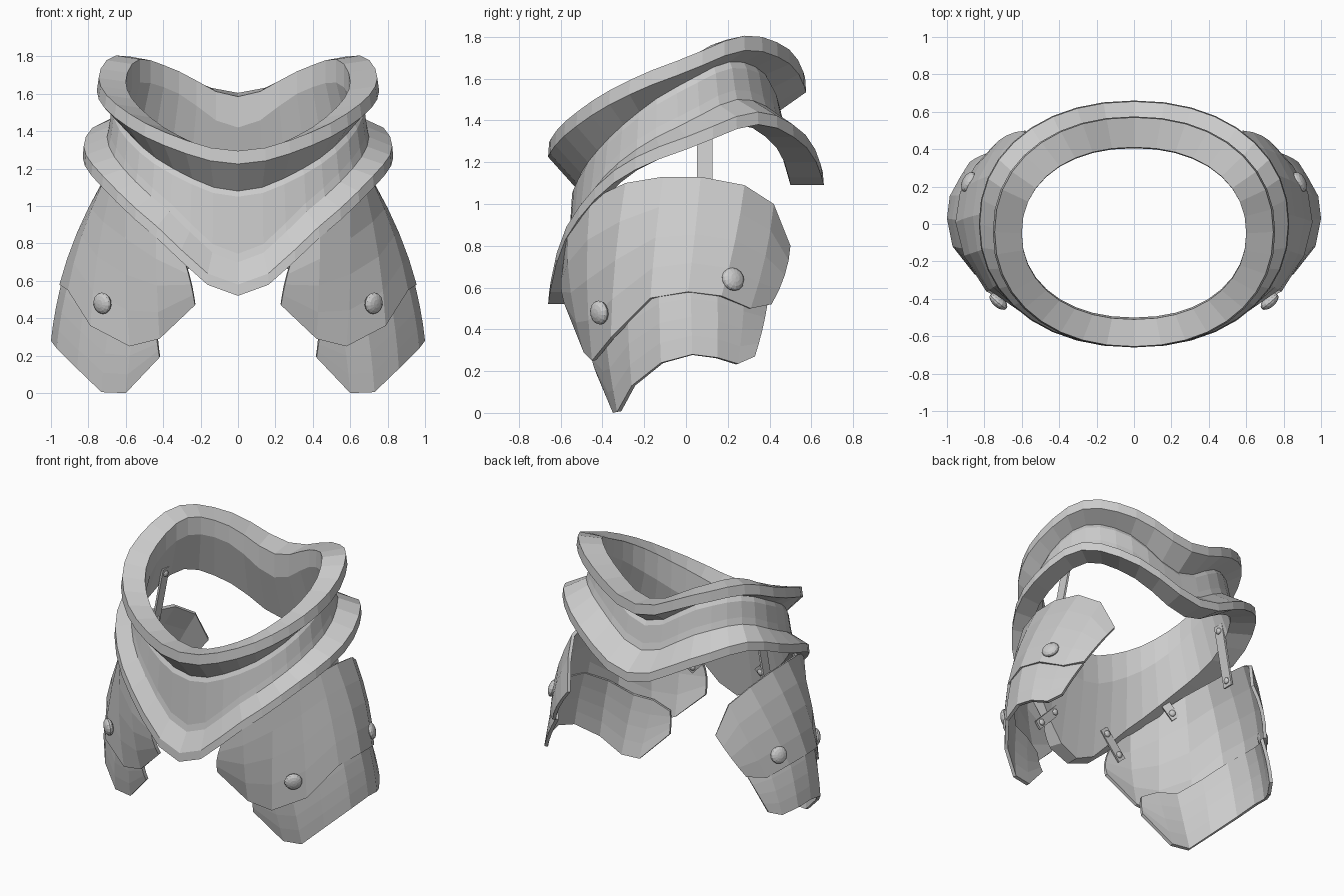
import bpy, bmesh, math
from mathutils import Vector, Matrix

if "Cube" in bpy.data.objects:
    bpy.data.objects.remove(bpy.data.objects["Cube"])

SEG = 36


def make(name, verts, faces):
    me = bpy.data.meshes.new(name)
    me.from_pydata(verts, [], faces)
    ob = bpy.data.objects.new(name, me)
    bpy.context.collection.objects.link(ob)
    return ob


def mirror(ob):
    ob.modifiers.new("mirror", 'MIRROR').use_bisect_axis[0] = False


def curve(vals, f):
    """Smooth value through points spaced evenly from front (0) to back (1)."""
    n = len(vals) - 1
    p = f * n
    i = min(int(p), n - 1)
    s = p - i
    a = vals[abs(i - 1)]
    b, c = vals[i], vals[i + 1]
    d = vals[i + 2] if i + 2 <= n else vals[n - 1]
    return 0.5 * (2*b + (c - a)*s + (2*a - 5*b + 4*c - d)*s*s + (3*b - a - 3*c + d)*s**3)


def spow(v, e):
    return math.copysign(abs(v) ** e, v)


# Waist ring: heights every 30 degrees from front to back
LIP = [1.29, 1.39, 1.54, 1.68, 1.80, 1.735, 1.60]
NECK = [1.08, 1.20, 1.38, 1.56, 1.68, 1.62, 1.44]
WAIST = [0.70, 0.97, 1.20, 1.37, 1.50, 1.43, 1.25]
RIM = [0.52, 0.83, 1.10, 1.26, 1.38, 1.27, 1.09]
# half width, front y, back y, height table, height offset
rings = [
    (0.60, -0.51, 0.41, LIP, -0.015),
    (0.745, -0.655, 0.57, LIP, 0.005),
    (0.755, -0.66, 0.575, LIP, -0.065),
    (0.66, -0.53, 0.44, NECK, 0.0),
    (0.675, -0.545, 0.46, NECK, -0.03),
    (0.69, -0.565, 0.485, WAIST, 0.045),
    (0.70, -0.575, 0.50, WAIST, 0.0),
    (0.825, -0.655, 0.655, RIM, 0.06),
    (0.83, -0.66, 0.66, RIM, 0.0),
    (0.68, -0.57, 0.50, RIM, 0.0),
    (0.60, -0.50, 0.405, NECK, -0.02),
]
verts, faces = [], []
for w, yf, yb, table, dz in rings:
    for k in range(SEG):
        t = 2 * math.pi * k / SEG
        f = min(k, SEG - k) / (SEG / 2)
        x = w * spow(math.sin(t), 0.93)
        y = (yf + yb) / 2 - (yb - yf) / 2 * spow(math.cos(t), 0.93)
        verts.append((x, y, curve(table, f) + dz))
n = len(rings)
for r in range(n):
    for k in range(SEG):
        k2, r2 = (k + 1) % SEG, (r + 1) % n
        faces.append((r*SEG + k, r2*SEG + k, r2*SEG + k2, r*SEG + k2))
make("waist_ring", verts, faces)


# Curved hip plates: columns from front to back, each a top and a bottom point
def plate(name, cols, bulge, rows=4):
    centre = Vector((0.35, -0.02, 0))
    verts, faces = [], []
    for top, bot in cols:
        a, b = Vector(top), Vector(bot)
        out = (a + b) / 2 - centre
        out.z = 0
        out.normalize()
        for j in range(rows + 1):
            s = j / rows
            verts.append(a.lerp(b, s) + out * bulge * 4 * s * (1 - s))
    m = rows + 1
    for c in range(len(cols) - 1):
        for j in range(rows):
            i = c * m + j
            faces.append((i, i + 1, i + m + 1, i + m))
    ob = make(name, verts, faces)
    sol = ob.modifiers.new("thickness", 'SOLIDIFY')
    sol.thickness, sol.offset = 0.022, -1
    mirror(ob)


plate("upper_hip_plate", [
    ((.28, -.59, .69), (.23, -.56, .47)),
    ((.44, -.57, .86), (.42, -.49, .29)),
    ((.60, -.46, 1.02), (.58, -.45, .25)),
    ((.68, -.29, 1.10), (.79, -.36, .36)),
    ((.72, -.11, 1.13), (.91, -.17, .55)),
    ((.725, .07, 1.13), (.955, .01, .58)),
    ((.70, .28, 1.09), (.93, .17, .56)),
    ((.63, .42, 1.00), (.85, .31, .50)),
    ((.58, .50, .80), (.76, .41, .52))], 0.022)

plate("lower_hip_plate", [
    ((.44, -.46, .34), (.42, -.43, .19)),
    ((.55, -.43, .40), (.60, -.35, .00)),
    ((.68, -.39, .42), (.73, -.33, .005)),
    ((.81, -.28, .53), (.86, -.26, .13)),
    ((.90, -.13, .62), (.97, -.12, .24)),
    ((.93, .02, .64), (1.0, .03, .28)),
    ((.905, .15, .62), (.985, .15, .265)),
    ((.84, .28, .57), (.93, .25, .235)),
    ((.75, .39, .52), (.88, .33, .27))], 0.008)


# Domed rivets
def dome(name, pos, normal, radius, height):
    bm = bmesh.new()
    rot = Vector(normal).to_track_quat('Z', 'Y').to_matrix().to_4x4()
    mat = Matrix.Translation(pos) @ rot @ Matrix.Diagonal((radius, radius, height, 1))
    bmesh.ops.create_uvsphere(bm, u_segments=14, v_segments=8, radius=1, matrix=mat)
    me = bpy.data.meshes.new(name)
    bm.to_mesh(me)
    bm.free()
    ob = bpy.data.objects.new(name, me)
    bpy.context.collection.objects.link(ob)
    mirror(ob)


dome("front_rivet", (.725, -.415, .48), (.65, -.75, -.1), 0.058, 0.03)
dome("rear_rivet", (.885, .225, .64), (.85, .45, .3), 0.058, 0.03)


# Hanging straps joining the plates to the ring, with a small stud at each end
def strap(name, top, bottom, outward, width=0.075, thick=0.014):
    a, b = Vector(top), Vector(bottom)
    d = (a - b).normalized()
    side = d.cross(Vector(outward)).normalized()
    nrm = side.cross(d)
    size = Matrix.Diagonal((width, thick, (a - b).length, 1))
    mat = Matrix.Translation((a + b) / 2) @ Matrix((side, nrm, d)).transposed().to_4x4() @ size
    bm = bmesh.new()
    bmesh.ops.create_cube(bm, size=1, matrix=mat)
    me = bpy.data.meshes.new(name)
    bm.to_mesh(me)
    bm.free()
    ob = bpy.data.objects.new(name, me)
    bpy.context.collection.objects.link(ob)
    mirror(ob)
    for p in (a - d * 0.04, b + d * 0.04):
        inward = -nrm if nrm.dot(Vector(outward)) > 0 else nrm
        dome(name + "_stud", p + inward * 0.008, inward, 0.022, 0.014)


strap("side_strap", (.63, .09, 1.44), (.71, .09, 1.02), (1, 0, 0.1))
strap("middle_strap", (.50, -.40, 1.15), (.65, -.36, .96), (.6, -.8, 0), 0.06)
strap("front_strap", (.19, -.53, .79), (.35, -.54, .62), (.2, -1, 0), 0.06)
